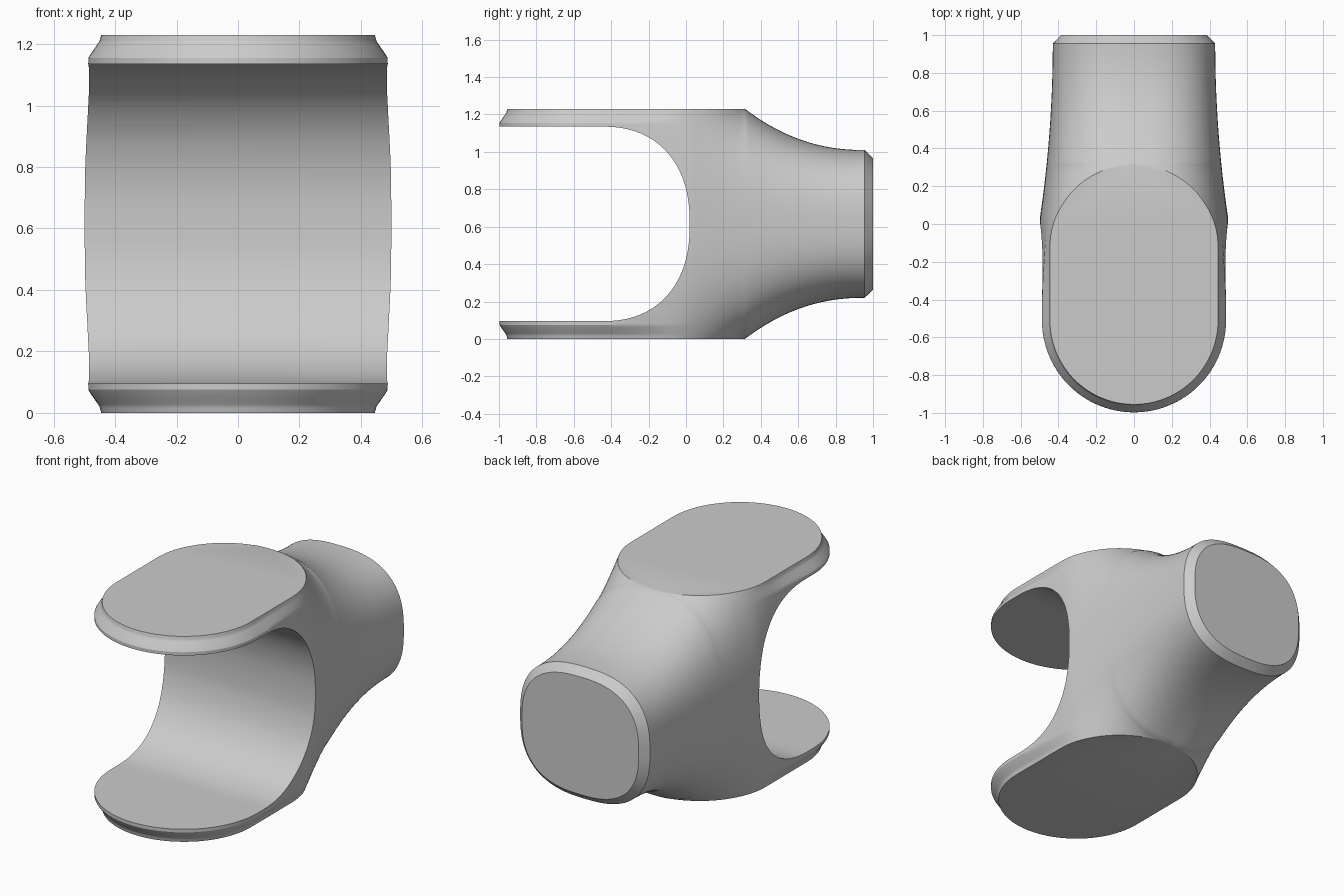
import bpy, bmesh
from math import sin, cos, pi, sqrt

if "Cube" in bpy.data.objects:
    bpy.data.objects.remove(bpy.data.objects["Cube"])

MID, HALF = 0.615, 0.615      # centre height, half height
PAD_R, PAD_BACK, PAD_FRONT = 0.445, -0.13, -0.51
N = 2.6                       # squareness of the neck section
# flared rim of the fork arms: (height fraction, half width)
RIM = [(0, .497), (.6, .494), (.8, .49), (.845, .487), (.88, .487),
       (.93, .466), (.965, .451), (1, .445)]


def lerp_table(table, u):
    for (u0, v0), (u1, v1) in zip(table, table[1:]):
        if u <= u1:
            return v0 + (v1 - v0) * (u - u0) / (u1 - u0)
    return table[-1][1]


def half_width(y):
    if y < 0.02:
        return 0.5
    return 0.43 + 0.07 * (max(0, 0.955 - y) / 0.935) ** 2


def half_height(y, a):
    if y >= PAD_BACK + PAD_R:
        return 0.395 + 0.22 * (max(0, 0.955 - y) / 0.64) ** 2.2
    f = PAD_R if y < PAD_BACK else sqrt(max(0, PAD_R ** 2 - (y - PAD_BACK) ** 2))
    return HALF / (1 - (f / a) ** N) ** (1 / N)


def section(y, inset=0.0, m=36):
    """Right-hand side of the cross-section, top to bottom, as (x, z)."""
    a = half_width(y) - inset
    b = half_height(y, a + inset) - inset
    top = min(b, HALF)
    s = min(1, max(0, (0.1 - y) / 0.55))
    s = s * s * (3 - 2 * s)
    pts = []
    for i in range(m + 1):
        u = sin(pi / 2 * (1 - i / m)) ** (2 / N)
        w = a * max(0, 1 - (u * top / b) ** N) ** (1 / N)
        pts.append((w * (1 - s) + lerp_table(RIM, u) * s, u * top))
    full = pts + [(x, -h) for x, h in reversed(pts[:-1])]
    return [(x, MID + h) for x, h in full]


# Body: side columns from the neck, around the fork tip, and back again
side = [[(x, 1.0, z) for x, z in section(1.0, 0.043)]]
ys = [0.955 - 0.64 * i / 24 for i in range(25)]
ys += [PAD_BACK + PAD_R * cos(pi / 2 * i / 20) for i in range(1, 21)]
ys += [PAD_BACK + (PAD_FRONT - PAD_BACK) * i / 8 for i in range(1, 9)]
side += [[(x, y, z) for x, z in section(y)] for y in ys]
tip = section(PAD_FRONT)
front = [[(x * cos(pi * i / 48), PAD_FRONT - x * sin(pi * i / 48), z)
          for x, z in tip] for i in range(1, 48)]
left = [[(-x, y, z) for x, y, z in col] for col in reversed(side)]

bm = bmesh.new()
cols = [[bm.verts.new(p) for p in col] for col in side + front + left]
for c0, c1 in zip(cols, cols[1:]):
    for i in range(len(c0) - 1):
        bm.faces.new((c0[i], c1[i], c1[i + 1], c0[i + 1]))
pad = cols[25:len(cols) - 25]
bm.faces.new([c[0] for c in pad])
bm.faces.new([c[-1] for c in pad])
bm.faces.new(cols[0] + cols[-1][::-1])
bmesh.ops.remove_doubles(bm, verts=bm.verts, dist=1e-4)
bmesh.ops.dissolve_degenerate(bm, edges=bm.edges, dist=1e-5)
bmesh.ops.recalc_face_normals(bm, faces=bm.faces)
mesh = bpy.data.meshes.new("fork_body")
bm.to_mesh(mesh)
body = bpy.data.objects.new("fork_body", mesh)
bpy.context.collection.objects.link(body)

# Slot: U-shaped profile extruded across x
outline = [(-1.3, MID - 0.52)]
for i in range(65):
    t = -pi / 2 + pi * i / 64
    c, s = max(0, cos(t)), sin(t)
    outline.append((-0.45 + 0.47 * c ** (2 / 2.3),
                    MID + 0.52 * abs(s) ** (2 / 2.3) * (1 if s > 0 else -1)))
outline.append((-1.3, MID + 0.52))
bm = bmesh.new()
face = bm.faces.new([bm.verts.new((-0.8, y, z)) for y, z in outline])
ext = bmesh.ops.extrude_face_region(bm, geom=[face])
bmesh.ops.translate(bm, vec=(1.6, 0, 0),
                    verts=[g for g in ext["geom"] if isinstance(g, bmesh.types.BMVert)])
bmesh.ops.recalc_face_normals(bm, faces=bm.faces)
mesh = bpy.data.meshes.new("slot_cutter")
bm.to_mesh(mesh)
cutter = bpy.data.objects.new("slot_cutter", mesh)
bpy.context.collection.objects.link(cutter)

# Cut the slot, then shade smooth with crisp edges
mod = body.modifiers.new("slot", "BOOLEAN")
mod.operation, mod.solver, mod.object = "DIFFERENCE", "EXACT", cutter
bpy.context.view_layer.objects.active = body
body.select_set(True)
bpy.ops.object.modifier_apply(modifier=mod.name)
bpy.data.objects.remove(cutter)
bpy.ops.object.shade_smooth_by_angle(angle=0.5)
